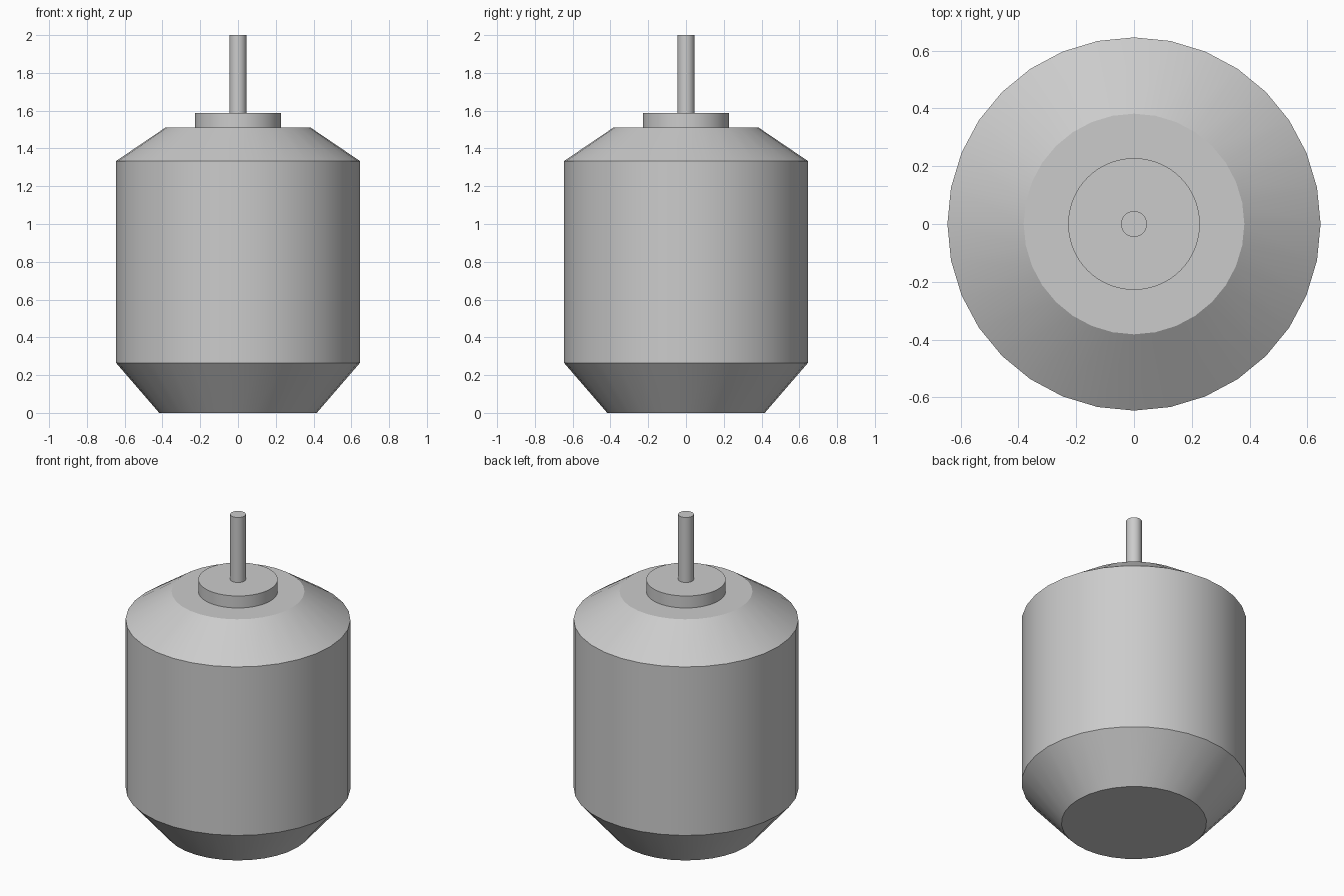
import bpy, bmesh
from math import cos, sin, tau, radians

if "Cube" in bpy.data.objects:
    bpy.data.objects.remove(bpy.data.objects["Cube"])


def lathe(name, profile, sides):
    """Closed solid of revolution about z from (radius, height) points, bottom to top."""
    bm = bmesh.new()
    rings = [[bm.verts.new((r * cos(tau * i / sides), r * sin(tau * i / sides), z))
              for i in range(sides)] for r, z in profile]
    for low, high in zip(rings, rings[1:]):
        for i in range(sides):
            j = (i + 1) % sides
            bm.faces.new((low[i], low[j], high[j], high[i]))
    bm.faces.new(rings[0][::-1])
    bm.faces.new(rings[-1])
    mesh = bpy.data.meshes.new(name)
    bm.to_mesh(mesh)
    bm.free()
    obj = bpy.data.objects.new(name, mesh)
    bpy.context.collection.objects.link(obj)
    bpy.ops.object.select_all(action='DESELECT')
    obj.select_set(True)
    bpy.context.view_layer.objects.active = obj
    bpy.ops.object.shade_smooth_by_angle(angle=radians(30))
    return obj


# Main housing with tapered base and shoulder
lathe("housing", [(0.417, 0), (0.646, 0.265), (0.646, 1.333), (0.382, 1.512)], 32)

# Round collar on the top face
lathe("collar", [(0.228, 1.512), (0.228, 1.588)], 64)

# Thin shaft rising from the collar
lathe("shaft", [(0.045, 1.588), (0.045, 2.0)], 32)
